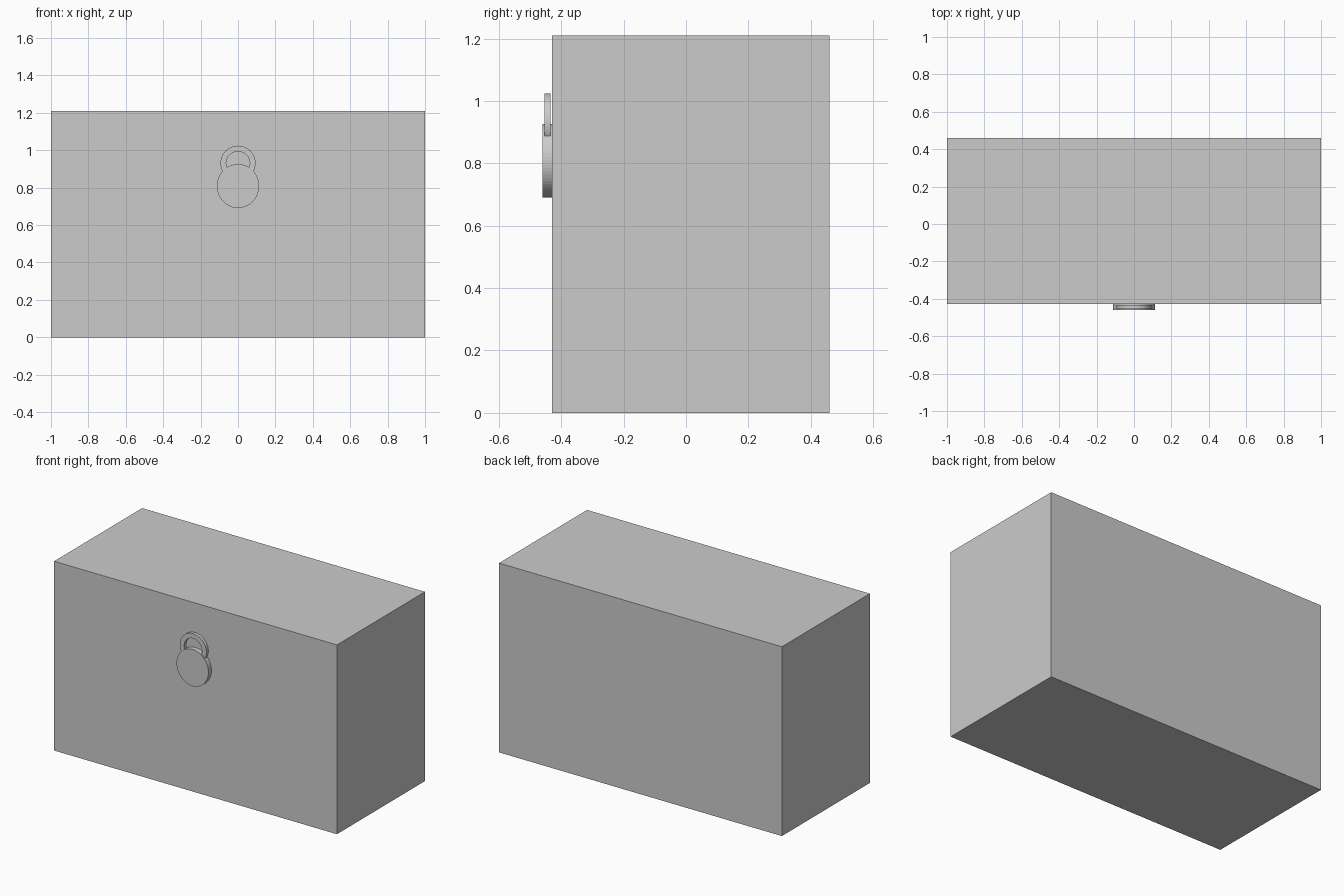
import bpy, bmesh
from math import sin, cos, radians, pi

if "Cube" in bpy.data.objects:
    bpy.data.objects.remove(bpy.data.objects["Cube"])


def extrude_profile(name, pts, y0, y1):
    """Solid made from an (x, z) outline swept from y0 back to y1."""
    bm = bmesh.new()
    face = bm.faces.new([bm.verts.new((x, y0, z)) for x, z in pts])
    ext = bmesh.ops.extrude_face_region(bm, geom=[face], use_keep_orig=True)
    verts = [g for g in ext["geom"] if isinstance(g, bmesh.types.BMVert)]
    bmesh.ops.translate(bm, verts=verts, vec=(0, y1 - y0, 0))
    bmesh.ops.recalc_face_normals(bm, faces=bm.faces)
    mesh = bpy.data.meshes.new(name)
    bm.to_mesh(mesh)
    bm.free()
    obj = bpy.data.objects.new(name, mesh)
    bpy.context.collection.objects.link(obj)
    return obj


def arc(rx, rz, cz, a0, a1, n):
    return [(rx * cos(a0 + (a1 - a0) * i / n), cz + rz * sin(a0 + (a1 - a0) * i / n))
            for i in range(n + 1)]


# Chest body
extrude_profile("chest_body", [(-1, 0), (1, 0), (1, 1.21), (-1, 1.21)], -0.429, 0.46)

# Round lock body on the front face
extrude_profile("lock_body", arc(0.1125, 0.1175, 0.8085, 0, 2 * pi, 64)[:-1], -0.46, -0.429)

# Lock shackle: an open ring whose ends sink into the lock body
a0, a1 = radians(-35), radians(215)
outer = arc(0.094, 0.094, 0.93, a0, a1, 44)
inner = arc(0.063, 0.063, 0.93, a1, a0, 44)
extrude_profile("lock_shackle", outer + inner, -0.454, -0.434)
